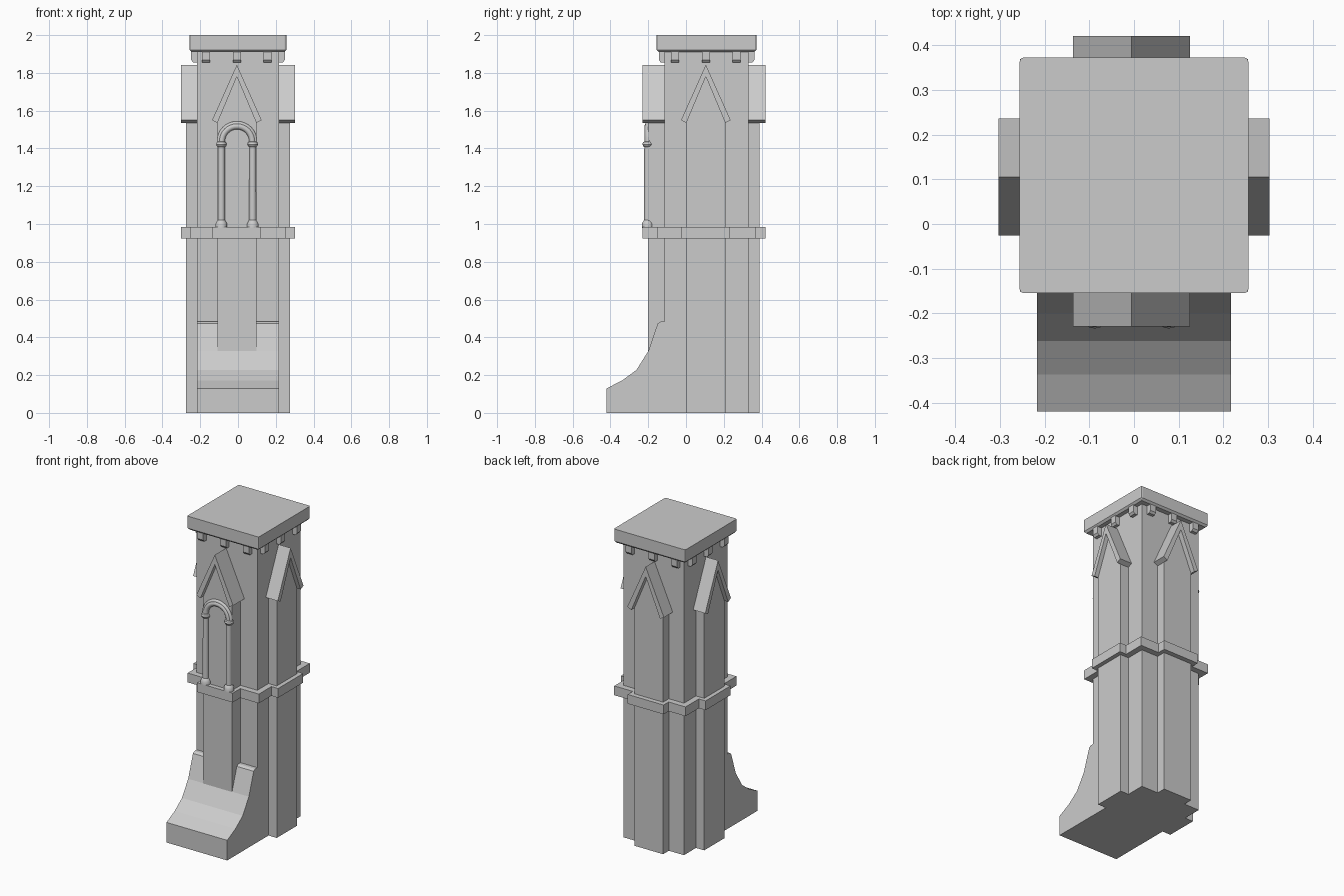
import bpy, bmesh, math
from mathutils import Vector, Matrix

cube = bpy.data.objects.get("Cube")
if cube:
    bpy.data.objects.remove(cube, do_unlink=True)

stone = bpy.data.materials.new("grey stone")
stone.use_nodes = True
GREY = (0.6, 0.6, 0.6, 1)
stone.diffuse_color = GREY
stone.node_tree.nodes["Principled BSDF"].inputs["Base Color"].default_value = GREY

CENTRE = Vector((0, 0.109, 0))
HALF_X, HALF_Y = 0.217, 0.222
UP = Vector((0, 0, 1))


def finish(name, bm, smooth=False):
    bmesh.ops.recalc_face_normals(bm, faces=bm.faces[:])
    mesh = bpy.data.meshes.new(name)
    bm.to_mesh(mesh)
    bm.free()
    mesh.materials.append(stone)
    obj = bpy.data.objects.new(name, mesh)
    bpy.context.collection.objects.link(obj)
    if smooth:
        bpy.ops.object.select_all(action='DESELECT')
        obj.select_set(True)
        bpy.context.view_layer.objects.active = obj
        bpy.ops.object.shade_smooth_by_angle(angle=math.radians(35))
    return obj


def add_prism(bm, points, push):
    face = bm.faces.new([bm.verts.new(p) for p in points])
    new = bmesh.ops.extrude_face_region(bm, geom=[face], use_keep_orig=True)["geom"]
    bmesh.ops.translate(bm, vec=push, verts=[v for v in new if isinstance(v, bmesh.types.BMVert)])


def prism(name, points, push):
    bm = bmesh.new()
    add_prism(bm, points, push)
    return finish(name, bm)


def rectangle(hx, hy, z):
    return [CENTRE + Vector((sx * hx, sy * hy, z))
            for sx, sy in ((-1, -1), (1, -1), (1, 1), (-1, 1))]


# Each side: name, outward normal, wall, pilaster and gable distance, sideways shift
SIDES = [
    ("front", Vector((0, -1, 0)), HALF_Y, 0.309, 0.338, -0.006),
    ("left", Vector((1, 0, 0)), HALF_X, 0.276, 0.303, -0.004),
    ("back", Vector((0, 1, 0)), HALF_Y, 0.281, 0.312, 0.006),
    ("right", Vector((-1, 0, 0)), HALF_X, 0.276, 0.303, 0.004),
]

# Square tower core
prism("tower_core", rectangle(HALF_X, HALF_Y, 0), UP * 1.93)

# Sloped foot at the front
slope = [(-0.1, 0), (-0.42, 0), (-0.42, 0.13), (-0.337, 0.172), (-0.262, 0.228),
         (-0.199, 0.328), (-0.15, 0.473), (-0.135, 0.483), (-0.1, 0.483)]
prism("sloped_foot", [Vector((-HALF_X, y, z)) for y, z in slope], Vector((2 * HALF_X, 0, 0)))

# Pilasters, gables and corbels on every side
half = 0.103
pilaster = [(-half, 0), (half, 0), (half, 1.535), (0, 1.78), (-half, 1.535)]
gable = [(-0.131, 1.55), (-half, 1.535), (0, 1.78), (half, 1.535), (0.131, 1.55), (0, 1.843)]
belt = []
for name, out, wall, pil, gab, shift in SIDES:
    along = UP.cross(out)

    def at(u, d, z):
        return CENTRE + along * (u + shift) + out * d + UP * z

    inner = wall - 0.02
    prism(name + "_pilaster", [at(u, inner, z) for u, z in pilaster], out * (pil - inner))
    prism(name + "_gable", [at(u, inner, z) for u, z in gable], out * (gab - inner))

    bm = bmesh.new()
    for u in (-0.163, 0, 0.163):
        outline = [(inner, 1.92), (wall + 0.031, 1.92), (wall + 0.031, 1.868),
                   (wall + 0.02, 1.855), (inner, 1.855)]
        add_prism(bm, [at(u - 0.021, d, z) for d, z in outline], along * 0.042)
    finish(name + "_corbels", bm)

    # Matching stretch of the belt outline
    edge = wall + 0.038
    belt += [at(-0.128, edge, 0.923), at(-0.128, gab, 0.923),
             at(0.128, gab, 0.923), at(0.128, edge, 0.923)]
    corner = HALF_X + HALF_Y - wall + 0.038
    belt.append(CENTRE + along * corner + out * edge + UP * 0.923)

prism("belt_course", belt, UP * 0.06)

# Cap slab with rounded corners and a chamfered underside
bm = bmesh.new()
add_prism(bm, rectangle(0.256, 0.264, 1.91), UP * 0.09)
upright = [e for e in bm.edges if abs(e.verts[0].co.z - e.verts[1].co.z) > 0.01]
bmesh.ops.bevel(bm, geom=upright, offset=0.009, segments=2, profile=0.5, affect='EDGES')
under = [e for e in bm.edges if all(v.co.z < 1.92 for v in e.verts)]
bmesh.ops.bevel(bm, geom=under, offset=0.012, segments=1, affect='EDGES')
finish("cap_slab", bm)

# Front window columns, turned from one profile
ARCH_X, ARCH_Y, ARCH_Z, RADIUS = -0.005, -0.203, 1.437, 0.083
turned = [(0, 0.98), (0.031, 0.98), (0.031, 1.0), (0.025, 1.012), (0.019, 1.02), (0.018, 1.408),
          (0.024, 1.412), (0.028, 1.422), (0.024, 1.433), (0.018, 1.437), (0, 1.437)]
for side, sign in (("left", 1), ("right", -1)):
    base = Vector((ARCH_X + sign * RADIUS, ARCH_Y, 0))
    bm = bmesh.new()
    verts = [bm.verts.new(base + Vector((r, 0, z))) for r, z in turned]
    edges = [bm.edges.new(pair) for pair in zip(verts, verts[1:])]
    bmesh.ops.spin(bm, geom=verts + edges, cent=base, axis=UP, angle=math.tau, steps=16)
    bmesh.ops.remove_doubles(bm, verts=bm.verts[:], dist=0.0005)
    finish(side + "_window_column", bm, smooth=True)

# Round arch moulding joining the columns, with a thinner outer bead
for name, ring, tube in (("window_arch", RADIUS - 0.002, 0.017), ("window_arch_bead", 0.096, 0.011)):
    bm = bmesh.new()
    place = Matrix.Translation((ARCH_X + ring, ARCH_Y, ARCH_Z))
    bmesh.ops.create_circle(bm, segments=12, radius=tube, matrix=place)
    bmesh.ops.spin(bm, geom=bm.verts[:] + bm.edges[:], cent=(ARCH_X, ARCH_Y, ARCH_Z),
                   axis=(0, -1, 0), angle=math.pi, steps=16)
    finish(name, bm, smooth=True)
